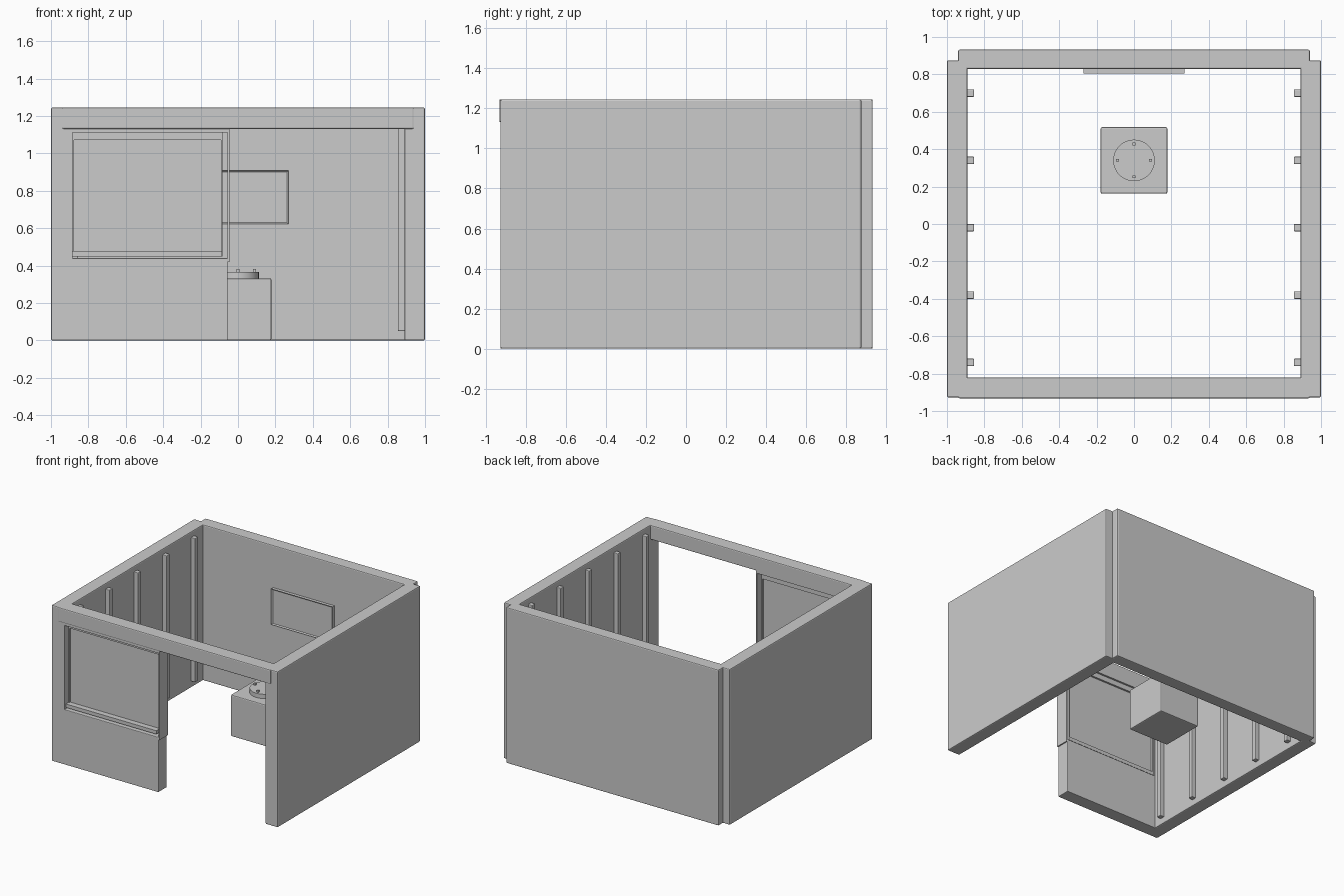
import bpy
import bmesh
import math

old = bpy.data.objects.get("Cube")
if old:
    bpy.data.objects.remove(old, do_unlink=True)

grey = bpy.data.materials.new("plain_grey")
grey.use_nodes = True
COLOUR = (0.6, 0.6, 0.6, 1)
grey.diffuse_color = COLOUR
grey.node_tree.nodes["Principled BSDF"].inputs["Base Color"].default_value = COLOUR


def finish(name, bm, bevel=0):
    mesh = bpy.data.meshes.new(name)
    bm.to_mesh(mesh)
    bm.free()
    mesh.materials.append(grey)
    obj = bpy.data.objects.new(name, mesh)
    bpy.context.collection.objects.link(obj)
    if bevel:
        mod = obj.modifiers.new("soft_edges", "BEVEL")
        mod.width = bevel
        mod.segments = 2
        mod.limit_method = "ANGLE"
    return obj


def box(name, xs, ys, zs, bevel=0):
    bm = bmesh.new()
    bmesh.ops.create_cube(bm, size=1)
    for v in bm.verts:
        for axis, (low, high) in enumerate((xs, ys, zs)):
            v.co[axis] = low if v.co[axis] < 0 else high
    return finish(name, bm, bevel)


def cylinder(name, radius, centre, zs, sides, bevel=0):
    bm = bmesh.new()
    bmesh.ops.create_cone(bm, cap_ends=True, segments=sides, radius1=radius,
                          radius2=radius, depth=zs[1] - zs[0])
    bmesh.ops.translate(bm, verts=bm.verts, vec=(*centre, sum(zs) / 2))
    return finish(name, bm, bevel)


TOP = 1.245
LINTEL = 1.13
FRONT = (-0.927, -0.82)

# Side walls with upright battens on their inner faces
for side, sign in (("left", 1), ("right", -1)):
    box(f"{side}_wall", sorted((sign * 0.89, sign)), (-0.927, 0.875), (0, TOP), 0.008)
    for i in range(5):
        y = 0.7 - 0.36 * i
        box(f"{side}_batten_{i + 1}", sorted((sign * 0.855, sign * 0.895)),
            (y - 0.02, y + 0.02), (0.05, 1.2), 0.005)

# Back wall and the beam over the front
box("back_wall", (-0.94, 0.94), (0.83, 0.932), (0, TOP), 0.008)
box("front_beam", (-0.94, 0.94), (-0.932, -0.82), (LINTEL, TOP), 0.008)

# Front panel around the window
box("front_low_wall", (-0.995, -0.055), FRONT, (0, 0.44), 0.005)
box("window_side_wall", (-0.995, -0.885), FRONT, (0.43, LINTEL + 0.01))
box("window_header", (-0.89, -0.045), FRONT, (1.112, LINTEL + 0.01))
box("doorway_post", (-0.055, -0.045), FRONT, (0.42, LINTEL))

# Window pane and its frame
box("window_pane", (-0.88, -0.09), (-0.865, -0.85), (0.46, 1.112))
box("window_sill", (-0.885, -0.085), (-0.91, -0.835), (0.45, 0.478))
box("window_top_rail", (-0.885, -0.085), (-0.875, -0.835), (1.072, 1.115))
for name, x in (("window_right_stile", -0.881), ("window_left_stile", -0.087)):
    box(name, (x - 0.004, x + 0.004), (-0.875, -0.835), (0.45, 1.112))

# Wall screen with a recessed face
screen = box("wall_screen", (-0.27, 0.27), (0.805, 0.835), (0.622, 0.908))
bm = bmesh.new()
bm.from_mesh(screen.data)
bm.normal_update()
face = min(bm.faces, key=lambda f: f.calc_center_median().y)
bmesh.ops.inset_individual(bm, faces=[face], thickness=0.012)
bmesh.ops.translate(bm, verts=face.verts, vec=(0, 0.008, 0))
bm.to_mesh(screen.data)
bm.free()

# Pedestal with a round plate and four pegs
CENTRE = (0, 0.34)
box("pedestal", (-0.178, 0.178), (0.162, 0.518), (0, 0.332), 0.008)
plate = cylinder("round_plate", 0.111, CENTRE, (0.33, 0.366), 48)
for poly in plate.data.polygons:
    poly.use_smooth = len(poly.vertices) == 4
for edge in plate.data.edges:
    a, b = (plate.data.vertices[i].co.z for i in edge.vertices)
    edge.use_edge_sharp = abs(a - b) < 0.001
for i in range(4):
    angle = i * math.pi / 2
    x, y = 0.088 * math.cos(angle), CENTRE[1] + 0.088 * math.sin(angle)
    box(f"peg_{i + 1}", (x - 0.007, x + 0.007), (y - 0.007, y + 0.007), (0.36, 0.382))
